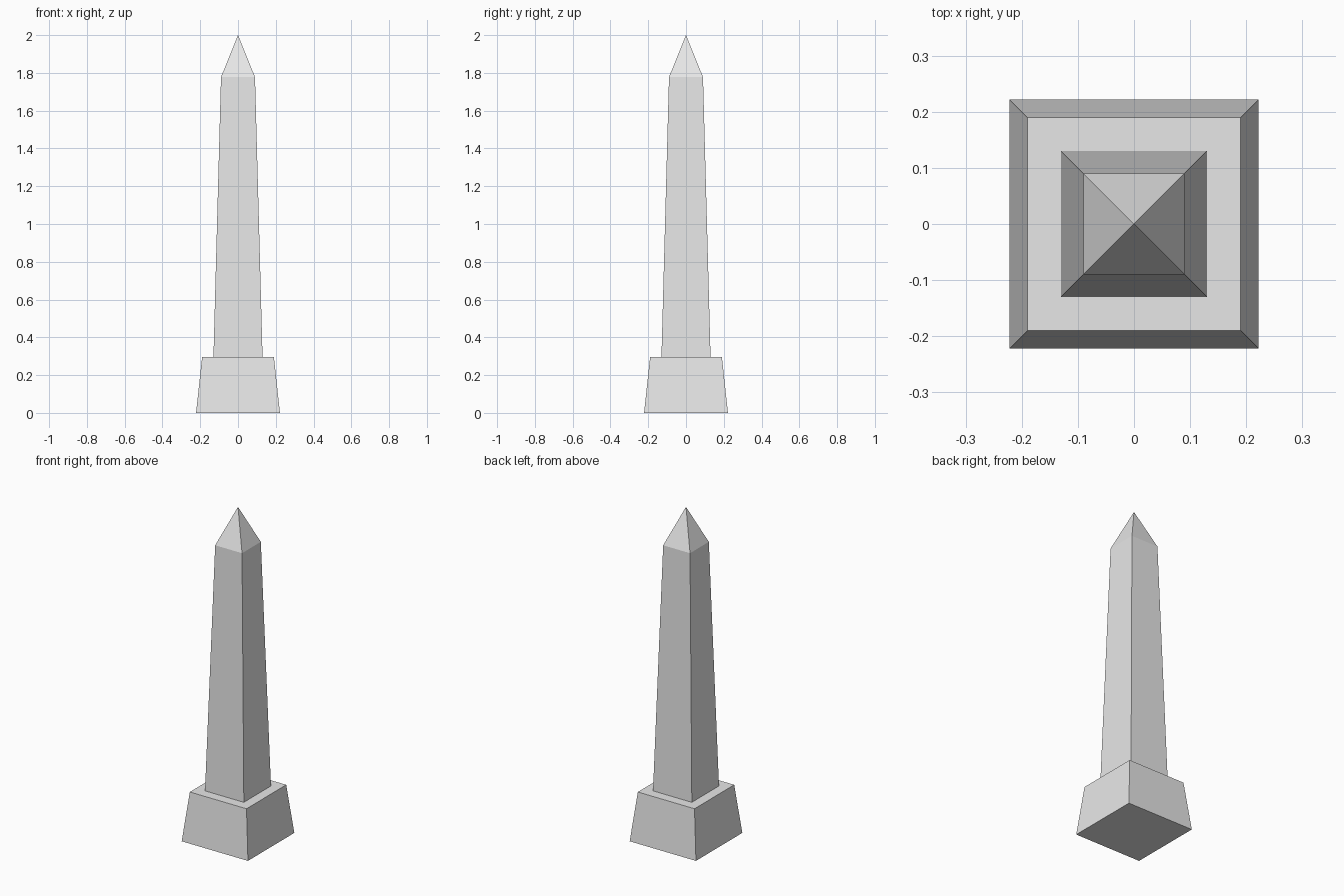
import bpy
import bmesh

old = bpy.data.objects.get("Cube")
if old:
    bpy.data.objects.remove(old, do_unlink=True)

# One plain stone colour
stone = bpy.data.materials.new("grey_stone")
stone.use_nodes = True
stone.diffuse_color = (0.8, 0.8, 0.8, 1)
stone.node_tree.nodes["Principled BSDF"].inputs["Base Color"].default_value = (0.8, 0.8, 0.8, 1)

CORNERS = ((-1, -1), (1, -1), (1, 1), (-1, 1))


def square_tower(name, levels, apex=None):
    """Stack square rings given as (half width, height), closed by a cap or a point."""
    bm = bmesh.new()
    rings = [[bm.verts.new((x * w, y * w, z)) for x, y in CORNERS] for w, z in levels]
    bm.faces.new(rings[0][::-1])
    for low, high in zip(rings, rings[1:]):
        for i in range(4):
            j = (i + 1) % 4
            bm.faces.new((low[i], low[j], high[j], high[i]))
    top = rings[-1]
    if apex is None:
        bm.faces.new(top)
    else:
        tip = bm.verts.new((0, 0, apex))
        for i in range(4):
            bm.faces.new((top[i], top[(i + 1) % 4], tip))
    mesh = bpy.data.meshes.new(name)
    bm.to_mesh(mesh)
    bm.free()
    mesh.materials.append(stone)
    obj = bpy.data.objects.new(name, mesh)
    bpy.context.collection.objects.link(obj)
    return obj


# Tapered plinth, then the slender shaft with its pyramid tip
square_tower("plinth", [(0.222, 0), (0.19, 0.295)])
square_tower("obelisk_shaft", [(0.13, 0.295), (0.09, 1.778)], apex=2.0)
